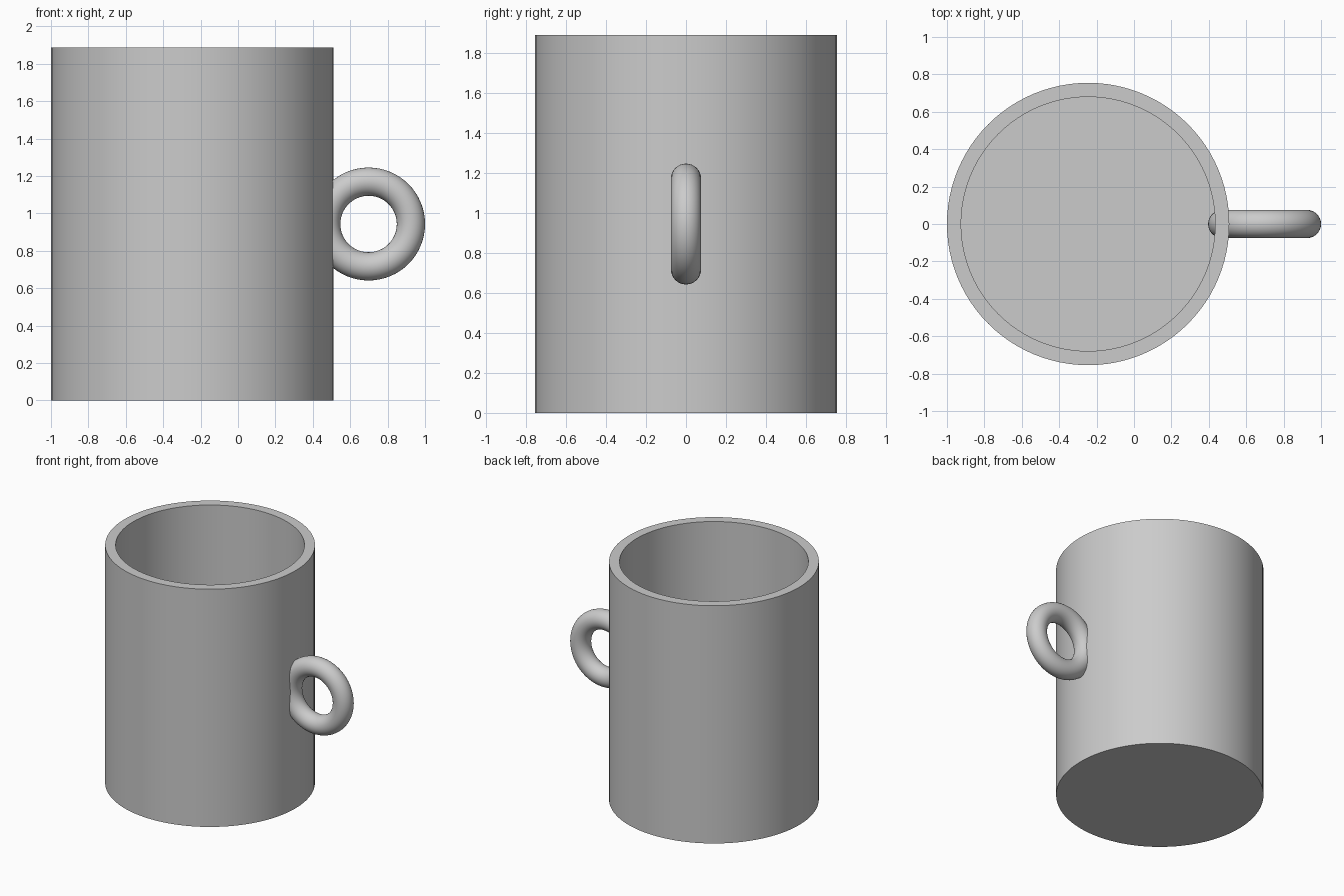
import bpy
import math

old = bpy.data.objects.get("Cube")
if old:
    bpy.data.objects.remove(old, do_unlink=True)

# Proportions: everything is a multiple of the wall thickness
WALL = 2 / 26.5
RADIUS = 10 * WALL
HEIGHT = 25 * WALL
CUP_X = RADIUS - 1
SEGMENTS = 96

grey = bpy.data.materials.new("plain_grey")
grey.use_nodes = True
colour = (0.6, 0.6, 0.6, 1)
grey.diffuse_color = colour
grey.node_tree.nodes["Principled BSDF"].inputs["Base Color"].default_value = colour


def finish(name):
    obj = bpy.context.object
    obj.name = name
    obj.data.materials.clear()
    obj.data.materials.append(grey)
    bpy.ops.object.shade_smooth_by_angle(angle=math.radians(30))
    return obj


def lathe(name, profile):
    """Spin a closed (radius, z) profile; radius 0 closes to a single cap."""
    verts, faces = [], []
    for r, z in profile:
        for i in range(SEGMENTS):
            a = math.tau * i / SEGMENTS
            verts.append((r * math.cos(a), r * math.sin(a), z))
    for k in range(len(profile) - 1):
        for i in range(SEGMENTS):
            j = (i + 1) % SEGMENTS
            a, b = k * SEGMENTS, (k + 1) * SEGMENTS
            faces.append((a + i, a + j, b + j, b + i))
    last = (len(profile) - 1) * SEGMENTS
    faces.append(tuple(reversed(range(SEGMENTS))))
    faces.append(tuple(range(last, last + SEGMENTS)))
    mesh = bpy.data.meshes.new(name)
    mesh.from_pydata(verts, [], faces)
    obj = bpy.data.objects.new(name, mesh)
    bpy.context.collection.objects.link(obj)
    bpy.ops.object.select_all(action="DESELECT")
    obj.select_set(True)
    bpy.context.view_layer.objects.active = obj
    return finish(name)


# Hollow cup: outer wall, flat rim, inner wall, floor
cup = lathe("cup_body", [(RADIUS, 0), (RADIUS, HEIGHT),
                         (RADIUS - WALL, HEIGHT), (RADIUS - WALL, WALL)])
cup.location.x = CUP_X

# Ring handle, set upright through the wall
bpy.ops.mesh.primitive_torus_add(
    major_radius=3 * WALL, minor_radius=WALL,
    major_segments=64, minor_segments=32,
    location=(CUP_X + 12.5 * WALL, 0, HEIGHT / 2),
    rotation=(math.pi / 2, 0, 0))
finish("ring_handle")
